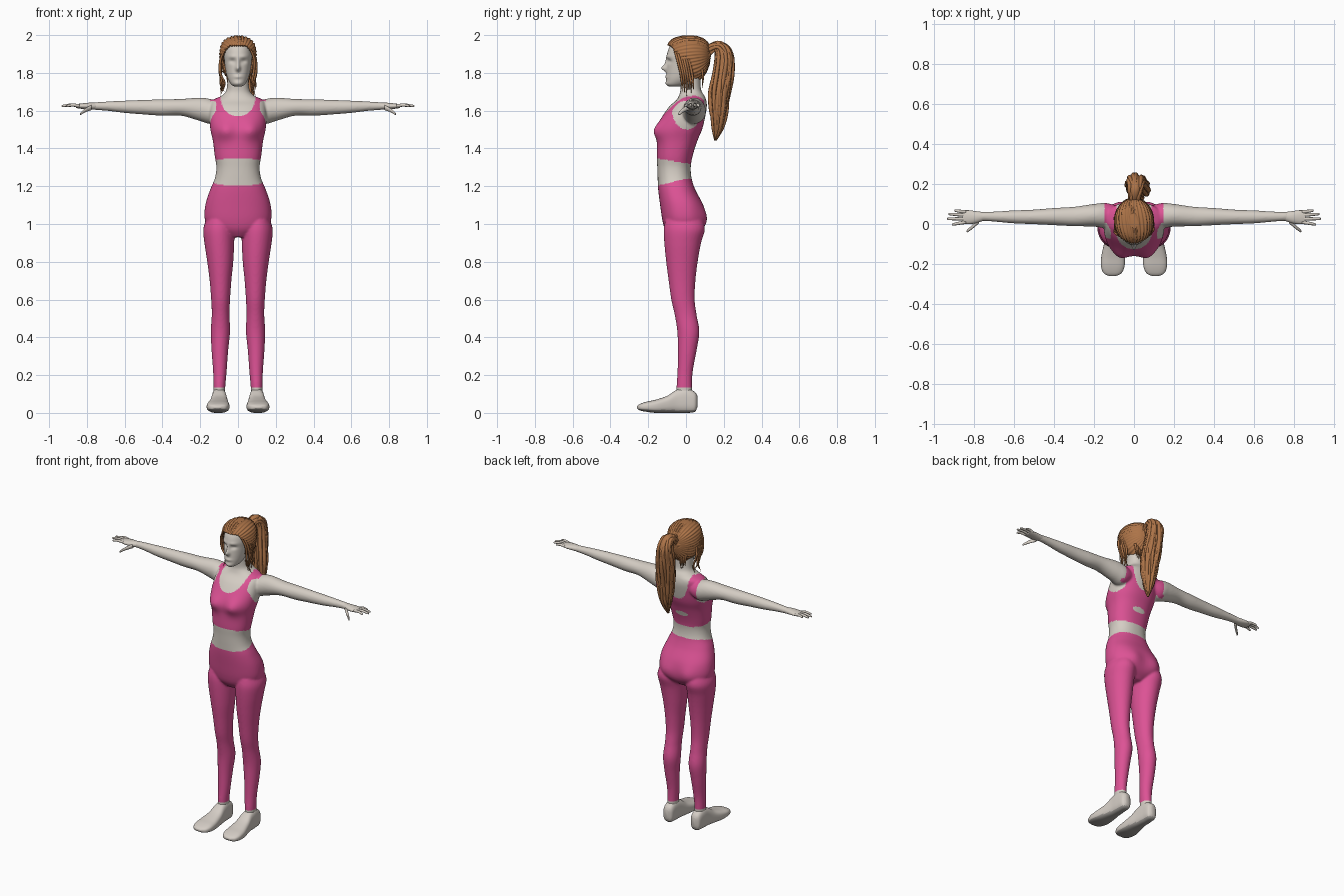
import bpy, bmesh, math, random
from mathutils import Vector

random.seed(4)
cube = bpy.data.objects.get("Cube")
if cube:
    bpy.data.objects.remove(cube)

X, Y, Z = Vector((1, 0, 0)), Vector((0, 1, 0)), Vector((0, 0, 1))


def material(name, rgb):
    m = bpy.data.materials.new(name)
    m.use_nodes = True
    m.diffuse_color = (*rgb, 1)
    node = m.node_tree.nodes["Principled BSDF"]
    node.inputs["Base Color"].default_value = (*rgb, 1)
    node.inputs["Roughness"].default_value = 0.8
    return m


SKIN = material("pale skin", (0.66, 0.61, 0.55))
PINK = material("pink fabric", (0.72, 0.085, 0.30))
HAIR = material("auburn hair", (0.42, 0.175, 0.065))
SHOE = material("off white shoe", (0.66, 0.61, 0.56))
SOLE = material("grey sole", (0.36, 0.34, 0.32))


def spline(rows, sub):
    """Smooth curve through rows of numbers."""
    out = []
    for i in range(len(rows) - 1):
        a, b, c, d = (rows[min(max(i + k, 0), len(rows) - 1)] for k in (-1, 0, 1, 2))
        for s in range(sub):
            t = s / sub
            out.append([0.5 * (2 * q + (r - p) * t + (2 * p - 5 * q + 4 * r - w) * t * t
                               + (3 * q - p - 3 * r + w) * t ** 3)
                        for p, q, r, w in zip(a, b, c, d)])
    return out + [list(rows[-1])]


def loft(bm, rows, u, v=None, sides=32, sub=6, power=1.0):
    """Skin rings given as (x, y, z, radius along u, radius along v)."""
    pts = spline(rows, sub)
    rings, faces = [], []
    for i, r in enumerate(pts):
        c = Vector(r[:3])
        axis = v
        if axis is None:
            t = Vector(pts[min(i + 1, len(pts) - 1)][:3]) - Vector(pts[max(i - 1, 0)][:3])
            axis = t.cross(u).normalized()
        ring = []
        for k in range(sides):
            a = math.tau * k / sides
            cu, cv = (math.copysign(abs(f) ** power, f) for f in (math.cos(a), math.sin(a)))
            ring.append(bm.verts.new(c + u * cu * max(r[3], 0.001) + axis * cv * max(r[4], 0.001)))
        rings.append(ring)
    for lo, hi in zip(rings, rings[1:]):
        for k in range(sides):
            n = (k + 1) % sides
            faces.append(bm.faces.new((lo[k], lo[n], hi[n], hi[k])))
    faces += [bm.faces.new(rings[0]), bm.faces.new(rings[-1])]
    bmesh.ops.recalc_face_normals(bm, faces=faces)


def bump(bm, x, z, rx, rz, amount, front=True):
    """Soft push along y on the front or back surface."""
    for vert in bm.verts:
        if (vert.co.y < -0.02) == front:
            g = math.exp(-((vert.co.x - x) / rx) ** 2 - ((vert.co.z - z) / rz) ** 2)
            vert.co.y += (-amount if front else amount) * g


def finish(bm, name, mats, rule=None):
    me = bpy.data.meshes.new(name)
    bm.to_mesh(me)
    bm.free()
    ob = bpy.data.objects.new(name, me)
    bpy.context.collection.objects.link(ob)
    paint(ob, mats, rule)
    return ob


def paint(ob, mats, rule=None):
    ob.data.materials.clear()
    for m in mats:
        ob.data.materials.append(m)
    for p in ob.data.polygons:
        p.use_smooth = True
        p.material_index = int(rule(p.center, p.normal)) if rule else 0


def upright(rows):
    """(z, half width, front y, back y) to loft rows."""
    return [(0, (f + b) / 2, z, w, (b - f) / 2) for z, w, f, b in rows]


# Torso with bust and seat
body = bmesh.new()
loft(body, upright([
    (0.93, .05, -.08, .04), (0.97, .14, -.11, .085), (1.02, .175, -.125, .10),
    (1.1, .173, -.137, .09), (1.18, .148, -.147, .05), (1.24, .123, -.15, .03),
    (1.3, .114, -.152, .025), (1.36, .123, -.155, .035), (1.44, .133, -.153, .06),
    (1.5, .146, -.152, .085), (1.56, .151, -.13, .1), (1.62, .148, -.09, .11),
    (1.655, .135, -.052, .107), (1.68, .085, -.037, .097), (1.71, .061, -.03, .08),
    (1.78, .055, -.035, .075)]), X, Y, sides=64, power=.88)
for s in (1, -1):
    bump(body, s * .072, 1.495, .05, .05, .027)
    bump(body, s * .085, 1.03, .06, .06, .018, front=False)

# Legs and arms
LEG = [(1.02, .03, .17, -.11, .09), (.97, .019, .184, -.118, .1), (.9, .02, .178, -.115, .08),
       (.8, .025, .163, -.105, .062), (.7, .035, .15, -.092, .05), (.6, .042, .142, -.078, .046),
       (.52, .045, .139, -.06, .056), (.43, .042, .144, -.046, .071), (.33, .052, .14, -.043, .056),
       (.22, .06, .132, -.045, .036), (.14, .067, .13, -.05, .032), (.08, .069, .129, -.05, .035)]
ARM = [(.08, 0, .09, 1.56, 1.64), (.14, -.02, .105, 1.53, 1.66), (.2, -.013, .1, 1.545, 1.669),
       (.3, -.011, .086, 1.573, 1.662), (.4, -.006, .08, 1.573, 1.66), (.5, -.001, .072, 1.58, 1.657),
       (.6, .003, .068, 1.588, 1.653), (.7, .012, .062, 1.6, 1.648), (.77, .016, .06, 1.605, 1.643)]
for s in (1, -1):
    loft(body, [(s * (i + o) / 2, (f + b) / 2, z, (o - i) / 2, (b - f) / 2)
                for z, i, o, f, b in LEG], X, Y)
    loft(body, [(s * x, (f + b) / 2, (lo + hi) / 2, (b - f) / 2, (hi - lo) / 2)
                for x, f, b, lo, hi in ARM], Y, Z)
body = finish(body, "body", [SKIN])

# Fuse the body into one soft skin
mod = body.modifiers.new("fuse", "REMESH")
mod.mode, mod.voxel_size = "VOXEL", 0.006
mod = body.modifiers.new("soften", "SMOOTH")
mod.factor, mod.iterations = 0.5, 6
fused = bpy.data.meshes.new_from_object(body.evaluated_get(bpy.context.evaluated_depsgraph_get()))
body.modifiers.clear()
body.data = fused


def clothed(c, n):
    x, y, z = abs(c.x), c.y, c.z
    if z < 1.28:                                        # leggings
        return 0.135 < z < 1.24 + 0.25 * min(y, 0)
    if z < 1.322 - 0.16 * y or x > 0.165:               # hem and arms
        return False
    if y > 0 and (x / .045) ** 2 + ((z - 1.405) / .017) ** 2 < 1:   # back cut-out
        return False
    wide, deep = (.092, .10) if y < 0.03 else (.085, .15)           # neckline
    if x < wide and z > 1.67 - deep * math.sqrt(1 - (x / wide) ** 2):
        return False
    if x > 0.147 and z > 1.55:                          # armholes
        return False
    return not (x > .115 and z < 1.65 and ((y - .005) / .078) ** 2 + ((z - 1.6) / .1) ** 2 < 1)


paint(body, [SKIN, PINK], clothed)

# Hands and shoes
for s, side in ((1, "left"), (-1, "right")):
    hand = bmesh.new()
    loft(hand, [(s * x, y, 1.624, ry, rz) for x, y, ry, rz in (
        (.75, .038, .021, .018), (.79, .034, .03, .018), (.83, .034, .035, .014),
        (.858, .035, .031, .01))], Y, Z, sides=20)
    for y0, y1, tip in ((.06, .067, .898), (.044, .05, .928), (.026, .026, .933), (.009, -.002, .91)):
        loft(hand, [(s * .84, y0, 1.625, .009, .009), (s * (.84 + tip) / 2, (y0 + y1) / 2, 1.63, .008, .008),
                    (s * (tip - .005), y1, 1.625, .006, .006), (s * tip, y1, 1.624, .001, .001)],
             Y, Z, sides=10, sub=4)
    loft(hand, [(s * .775, .015, 1.617, .012, .014), (s * .808, -.015, 1.602, .01, .011),
                (s * .832, -.034, 1.585, .007, .007), (s * .837, -.038, 1.58, .001, .001)],
         Y, Z, sides=10, sub=4)
    finish(hand, side + "_hand", [SKIN])

    shoe = bmesh.new()
    loft(shoe, [(s * (i + o) / 2, y, (lo + hi) / 2, (o - i) / 2, (hi - lo) / 2) for y, i, o, lo, hi in (
        (.06, .085, .115, .03, .09), (.045, .067, .132, .005, .112), (0, .063, .137, 0, .132),
        (-.05, .059, .14, 0, .122), (-.1, .052, .15, 0, .09), (-.16, .046, .163, 0, .07),
        (-.21, .047, .165, .006, .059), (-.245, .062, .152, .013, .047), (-.26, .09, .125, .024, .036))],
         X, Z, sides=40, power=.72)
    finish(shoe, side + "_shoe", [SHOE, SOLE], lambda c, n: n.z < -0.6 or c.z < 0.016)

# Head with face relief and ears
head = bmesh.new()
loft(head, upright([
    (1.728, .02, -.09, -.03), (1.74, .037, -.102, 0), (1.765, .052, -.104, .04), (1.80, .063, -.103, .08),
    (1.85, .071, -.1, .1), (1.9, .074, -.1, .108), (1.95, .064, -.078, .1), (1.985, .03, -.02, .06)]),
     X, Y, sides=112, sub=9, power=.93)
for x, z, rx, rz, amount in ((0, 1.824, .012, .015, .025), (0, 1.85, .009, .026, .012),
                             (0, 1.779, .022, .009, .006), (0, 1.745, .025, .012, .005),
                             (.03, 1.862, .018, .012, -.01), (-.03, 1.862, .018, .012, -.01),
                             (.03, 1.886, .022, .009, .004), (-.03, 1.886, .022, .009, .004)):
    bump(head, x, z, rx, rz, amount)
for s in (1, -1):
    loft(head, [(s * .074, .012, 1.80, .004, .006), (s * .077, .014, 1.82, .007, .013),
                (s * .08, .018, 1.85, .008, .018), (s * .08, .02, 1.865, .003, .008)], X, Y, sides=12)
finish(head, "head", [SKIN])

# Swept-back hair cap, grooved towards the ponytail
cap = bmesh.new()
loft(cap, upright([
    (1.765, .04, .0, .075), (1.80, .078, -.05, .105), (1.85, .093, -.085, .124), (1.9, .098, -.102, .13),
    (1.95, .089, -.096, .122), (1.98, .064, -.068, .092), (1.995, .025, -.02, .05)]),
     X, Y, sides=144, sub=10)
cap.normal_update()
for vert in cap.verts:
    a = math.atan2(vert.co.x, vert.co.z - 1.89)
    vert.co += vert.normal * 0.003 * math.sin(34 * a + 40 * vert.co.y)
bare = [f for f in cap.faces for c in [f.calc_center_median()]
        if c.z < 1.945 and c.y < -.025 - max(0, c.z - 1.87) * .75]
bmesh.ops.delete(cap, geom=bare, context="FACES")
cap = finish(cap, "hair_cap", [HAIR])
cap.modifiers.new("thickness", "SOLIDIFY").thickness = 0.012

# Ponytail core and locks
PONY = [(0, .10, 1.90, .026), (.003, .14, 1.935, .028), (.007, .18, 1.94, .034), (.01, .205, 1.89, .046),
        (.014, .195, 1.79, .054), (.022, .178, 1.69, .055), (.028, .172, 1.6, .045),
        (.026, .168, 1.52, .03), (.02, .155, 1.45, .004)]
tail = bmesh.new()
loft(tail, [(x, y, z, r * .85, r * .85) for x, y, z, r in PONY], X, sides=24)
for k in range(34):
    a, twist = math.tau * k / 34, random.uniform(-.12, .2)
    end = random.choice((len(PONY), len(PONY), len(PONY) - 1))
    lock = []
    for i, (x, y, z, r) in enumerate(PONY[:end]):
        b, d = a + twist * i, r * random.uniform(.75, .95)
        thick = .003 if i == end - 1 else .006 + .11 * r
        lock.append((x + d * math.cos(b), y + d * math.sin(b), z + .008 * math.sin(5 * a), thick, thick))
    loft(tail, lock, X, sides=7, sub=4)
finish(tail, "ponytail", [HAIR])

# Loose strands beside the face and at the nape
loose = bmesh.new()
for s in (1, -1):
    for k in range(6):
        j = lambda w: random.uniform(-w, w)
        back = .012 * k
        loft(loose, [(s * (.055 + j(.01)), -.07 + back, 1.95, .004, .004),
                     (s * (.087 + j(.004)), -.048 + back, 1.88, .007, .007),
                     (s * (.09 + j(.007)), -.03 + back, 1.8 + j(.01), .007, .007),
                     (s * (.08 + j(.012)), -.022 + back, 1.74 + j(.01), .005, .005),
                     (s * (.083 + j(.014)), -.02 + back, 1.69 + j(.025), .001, .001)], X, sides=7)
    for k in range(4):
        loft(loose, [(s * (.02 + .014 * k), .085, 1.82, .008, .008),
                     (s * (.02 + .012 * k), .09, 1.77, .005, .005),
                     (s * (.025 + .01 * k), .085, 1.72 + .008 * k, .001, .001)], X, sides=7)
finish(loose, "loose_strands", [HAIR])
